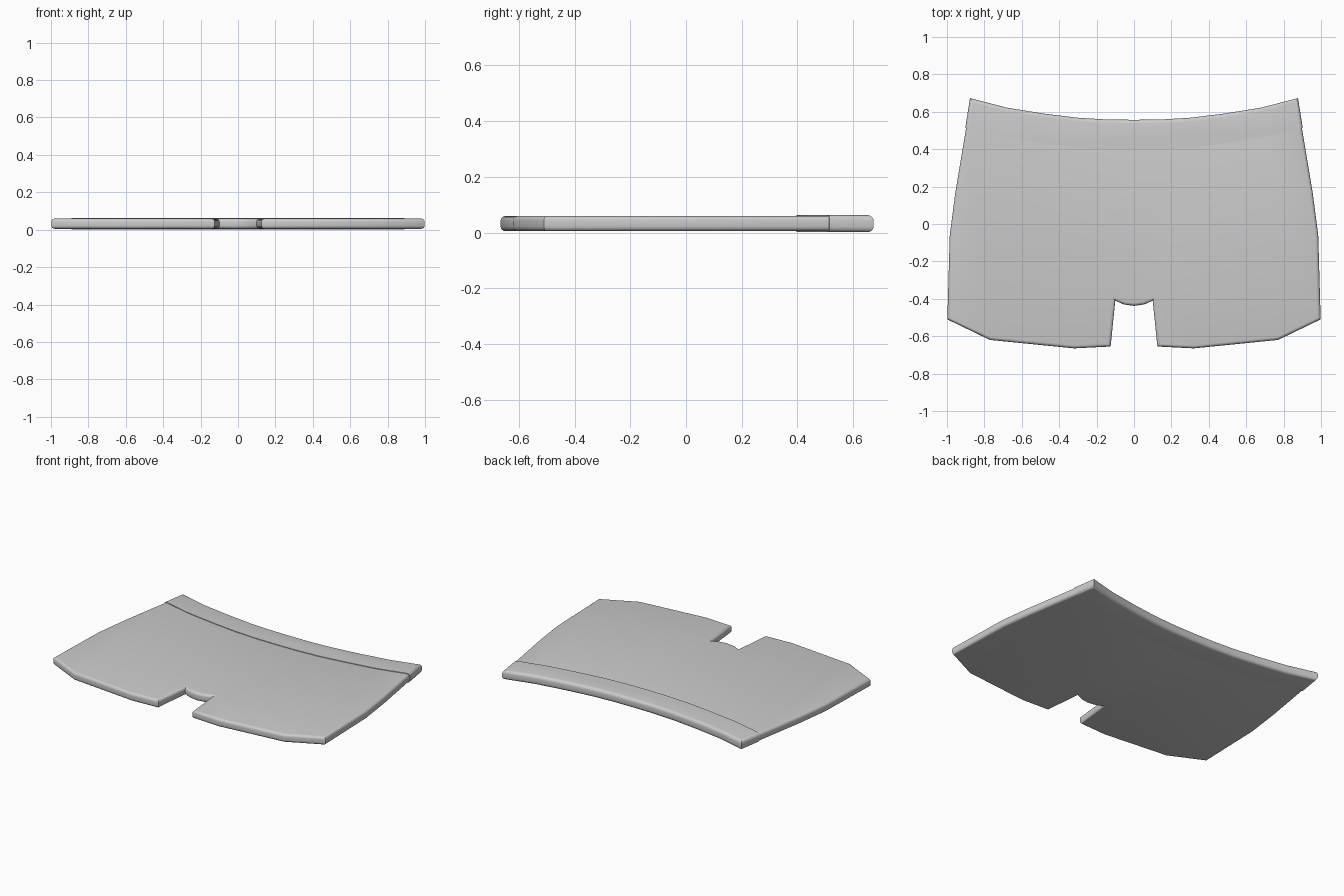
import bpy, bmesh

if "Cube" in bpy.data.objects:
    bpy.data.objects.remove(bpy.data.objects["Cube"])


def mirrored(half):
    """Complete a half outline (ordered from the back centre to the front centre)."""
    return half + [(-x, y) for x, y in reversed(half) if x > 0]


def slab(name, outline, z0, z1, radius, rounded=lambda a, b: True):
    """Extrude an outline and round the chosen top and bottom rim edges."""
    bm = bmesh.new()
    base = bm.faces.new([bm.verts.new((x, y, z0)) for x, y in outline])
    ext = bmesh.ops.extrude_face_region(bm, geom=[base], use_keep_orig=True)
    for v in ext["geom"]:
        if isinstance(v, bmesh.types.BMVert):
            v.co.z = z1
    bmesh.ops.recalc_face_normals(bm, faces=bm.faces)
    rim = [e for e in bm.edges
           if abs(e.verts[0].co.z - e.verts[1].co.z) < 1e-5
           and rounded(e.verts[0].co, e.verts[1].co)]
    bmesh.ops.bevel(bm, geom=rim, offset=radius, segments=4, profile=0.5,
                    affect='EDGES', clamp_overlap=True)
    bmesh.ops.recalc_face_normals(bm, faces=bm.faces)
    mesh = bpy.data.meshes.new(name)
    bm.to_mesh(mesh)
    bm.free()
    obj = bpy.data.objects.new(name, mesh)
    bpy.context.collection.objects.link(obj)
    bpy.context.view_layer.objects.active = obj
    obj.select_set(True)
    bpy.ops.object.shade_smooth_by_angle(angle=0.6)
    obj.select_set(False)
    return obj


# Main plate with clipped front corners and a notch in the front edge
plate = [(0, .52), (.30, .53), (.68, .58), (.875, .62), (.90, .50), (.955, .17),
         (.985, -.06), (.998, -.51), (.77, -.62), (.32, -.665),
         (.125, -.655), (.10, -.41), (.055, -.43), (0, -.438)]
slab("main_plate", mirrored(plate), .005, .059, .017)

# Slightly thicker band along the curved back edge
back = [(0, .557), (.15, .559), (.30, .568), (.48, .59), (.68, .622), (.877, .673)]
front = [(.902, .515), (.69, .462), (.48, .43), (.30, .408), (.15, .399), (0, .397)]


def not_inner(a, b):
    return max(a.y, b.y) > .53


slab("back_band", mirrored(back + front), 0.001, .063, .02, not_inner)
